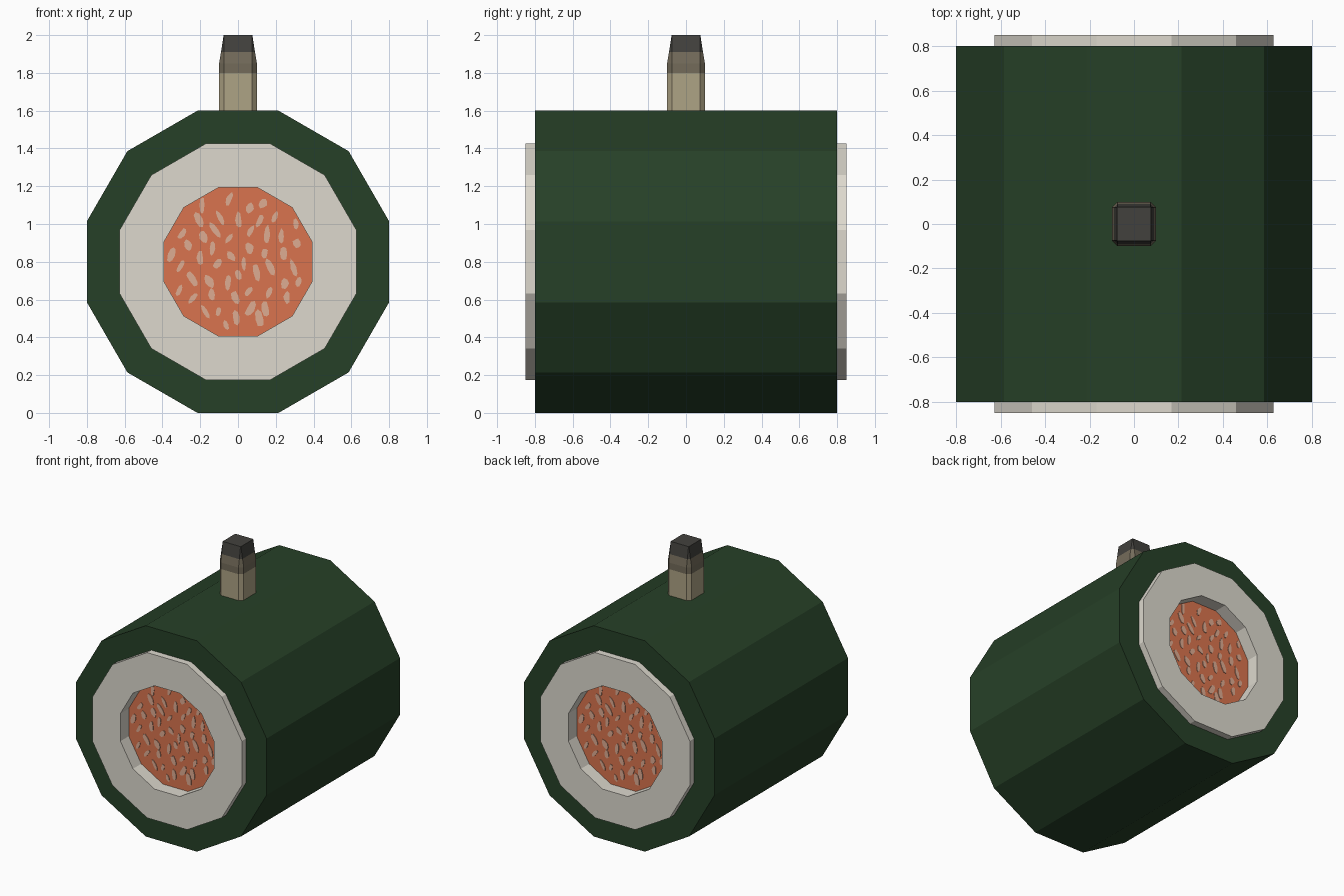
import bpy, bmesh, math, random

if "Cube" in bpy.data.objects:
    bpy.data.objects.remove(bpy.data.objects["Cube"], do_unlink=True)


def material(name, r, g, b):
    linear = [((c / 255 + 0.055) / 1.055) ** 2.4 for c in (r, g, b)] + [1]
    mat = bpy.data.materials.new(name)
    mat.use_nodes = True
    mat.diffuse_color = linear
    shader = mat.node_tree.nodes["Principled BSDF"]
    shader.inputs["Base Color"].default_value = linear
    shader.inputs["Roughness"].default_value = 0.9
    return mat


green = material("seaweed green", 38, 64, 39)
white = material("rice white", 221, 217, 206)
orange = material("salmon orange", 218, 116, 78)
peach = material("pale peach", 222, 172, 146)
tan = material("wick tan", 174, 163, 133)
brown = material("scorched brown", 115, 107, 90)
charcoal = material("charcoal", 66, 65, 61)

SIDES = 12
MID_Z = 0.8


def finish(bm, name, *mats):
    bmesh.ops.recalc_face_normals(bm, faces=bm.faces)
    mesh = bpy.data.meshes.new(name)
    bm.to_mesh(mesh)
    bm.free()
    for mat in mats:
        mesh.materials.append(mat)
    obj = bpy.data.objects.new(name, mesh)
    bpy.context.collection.objects.link(obj)
    return obj


def ring_points(flat_radius, y):
    """Twelve-sided outline with flat sides up, down, left and right."""
    radius = flat_radius / math.cos(math.pi / SIDES)
    angles = [(i + 0.5) * math.tau / SIDES for i in range(SIDES)]
    return [(radius * math.cos(a), y, MID_Z + radius * math.sin(a)) for a in angles]


def bridge(bm, first, second):
    for i in range(len(first)):
        j = (i + 1) % len(first)
        bm.faces.new((first[i], first[j], second[j], second[i]))


def tube(name, outer, inner, half, mat):
    bm = bmesh.new()
    profile = [(outer, -half), (outer, half), (inner, half), (inner, -half)]
    loops = [[bm.verts.new(p) for p in ring_points(r, y)] for r, y in profile]
    for i in range(4):
        bridge(bm, loops[i], loops[(i + 1) % 4])
    return finish(bm, name, mat)


# Wrapper and the rice layer that stands a little proud of it
tube("seaweed_wrapper", 0.8, 0.627, 0.8, green)
tube("rice_layer", 0.627, 0.392, 0.85, white)

# Filling, recessed inside the rice
bm = bmesh.new()
ends = [[bm.verts.new(p) for p in ring_points(0.392, y)] for y in (-0.75, 0.75)]
bridge(bm, *ends)
for end in ends:
    bm.faces.new(end)
finish(bm, "salmon_filling", orange)

# Irregular pale flecks, spread in a spiral over each end of the filling
rng = random.Random(7)
flecks = []
COUNT = 52
for i in range(COUNT):
    reach = 0.365 * math.sqrt((i + 0.5) / COUNT)
    turn = i * 2.39996
    cx = reach * math.cos(turn) + rng.uniform(-0.015, 0.015)
    cz = reach * math.sin(turn) + rng.uniform(-0.015, 0.015)
    length, width = rng.uniform(0.026, 0.05), rng.uniform(0.013, 0.023)
    tilt = math.pi / 2 + rng.uniform(-0.7, 0.7)
    outline = []
    for k in range(8):
        a = k * math.tau / 8
        wobble = rng.uniform(0.8, 1.15)
        u, v = length * wobble * math.cos(a), width * wobble * math.sin(a)
        x = cx + u * math.cos(tilt) - v * math.sin(tilt)
        z = cz + u * math.sin(tilt) + v * math.cos(tilt)
        shrink = min(1, 0.388 / math.hypot(x, z))
        outline.append((x * shrink, z * shrink))
    flecks.append(outline)

for name, side in (("front_flecks", 1), ("back_flecks", -1)):
    bm = bmesh.new()
    for outline in flecks:
        layers = [[bm.verts.new((side * x, -side * y, MID_Z + z)) for x, z in outline]
                  for y in (0.749, 0.754)]
        bridge(bm, *layers)
        for layer in layers:
            bm.faces.new(layer)
    finish(bm, name, peach)

# Wick: chamfered square post that tapers to a square tip, charred in bands
bm = bmesh.new()
rows = []
for z, half in ((1.59, 0.1), (1.8, 0.1), (1.85, 0.1), (1.91, 0.09), (2.0, 0.076)):
    flat = 0.074
    row = []
    for sx, sy in ((1, 1), (-1, 1), (-1, -1), (1, -1)):
        pair = [(sx * half, sy * flat), (sx * flat, sy * half)]
        if sx * sy < 0:
            pair.reverse()
        row += [bm.verts.new((x, y, z)) for x, y in pair]
    rows.append(row)
for lower, upper in zip(rows, rows[1:]):
    bridge(bm, lower, upper)
bm.faces.new(rows[0])
bm.faces.new(rows[-1])
for face in bm.faces:
    height = face.calc_center_median().z
    face.material_index = 0 if height < 1.8 else 1 if height < 1.91 else 2
finish(bm, "wick", tan, brown, charcoal)
